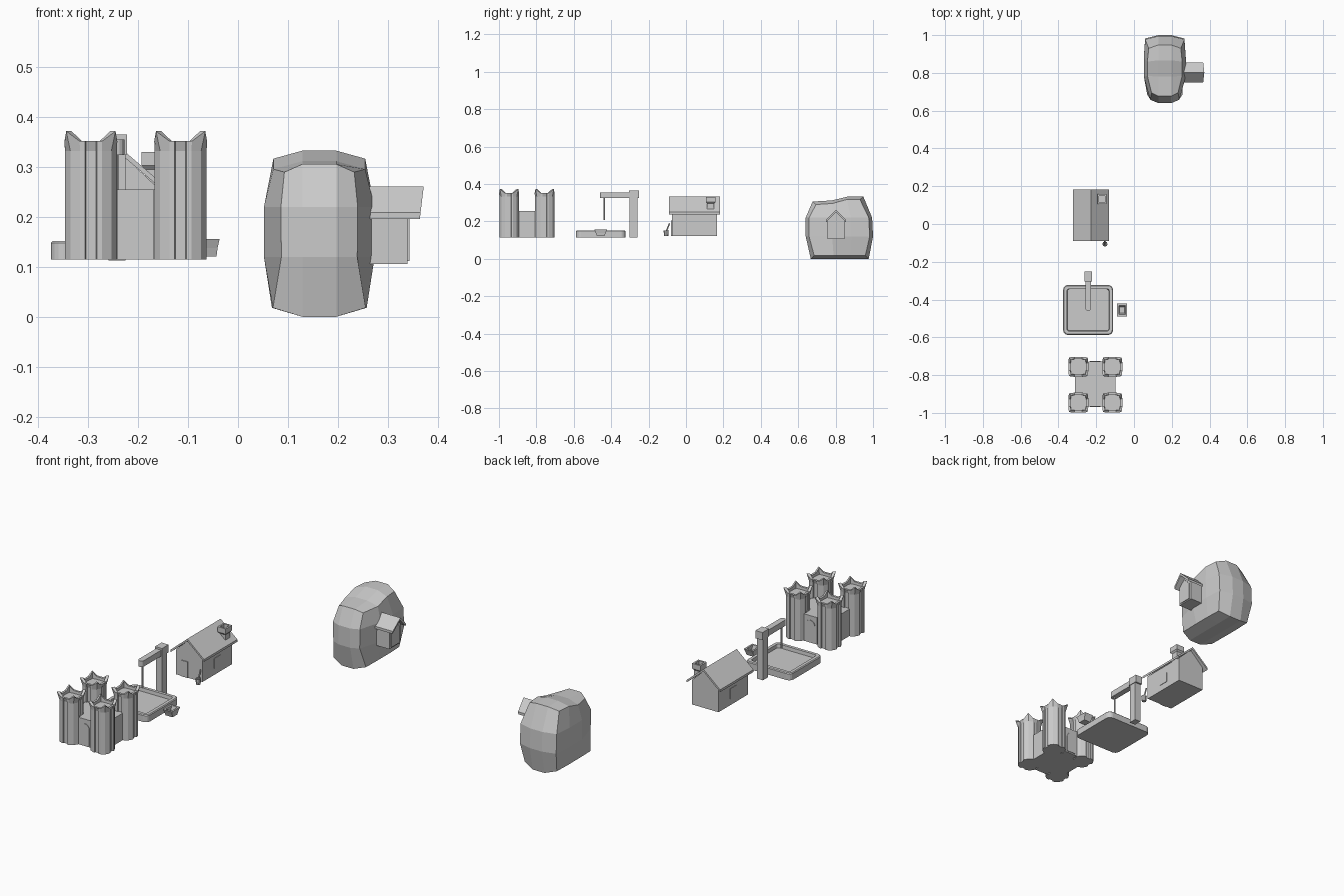
import bpy, bmesh, math
from mathutils import Vector

if "Cube" in bpy.data.objects:
    bpy.data.objects.remove(bpy.data.objects["Cube"])

grey = bpy.data.materials.new("plain_grey")
grey.use_nodes = True
grey.diffuse_color = (0.6, 0.6, 0.6, 1)
grey.node_tree.nodes["Principled BSDF"].inputs["Base Color"].default_value = grey.diffuse_color


def finish(name, bm):
    bmesh.ops.recalc_face_normals(bm, faces=bm.faces)
    mesh = bpy.data.meshes.new(name)
    bm.to_mesh(mesh)
    bm.free()
    mesh.materials.append(grey)
    obj = bpy.data.objects.new(name, mesh)
    bpy.context.scene.collection.objects.link(obj)
    return obj


def loft(name, rings):
    """Skin a list of equally long point rings and cap both ends."""
    bm = bmesh.new()
    rows = [[bm.verts.new(p) for p in ring] for ring in rings]
    n = len(rows[0])
    for a, b in zip(rows, rows[1:]):
        for i in range(n):
            j = (i + 1) % n
            bm.faces.new((a[i], a[j], b[j], b[i]))
    bm.faces.new(rows[0])
    bm.faces.new(rows[-1])
    return finish(name, bm)


def prism(name, pts, axis, start, end):
    """Extrude a 2D outline along x, y or z."""
    return loft(name, [[(p[:axis] + (t,) + p[axis:]) for p in pts] for t in (start, end)])


def box(name, x0, x1, y0, y1, z0, z1):
    return prism(name, [(x0, y0), (x1, y0), (x1, y1), (x0, y1)], 2, z0, z1)


def rounded(cx, cy, hx, hy, r, z, seg=4):
    """Rounded rectangle ring; a zero segment count gives plain corners."""
    ring = []
    for k, (sx, sy) in enumerate([(1, 1), (-1, 1), (-1, -1), (1, -1)]):
        for i in range(seg + 1):
            a = math.pi / 2 * (k + (i / seg if seg else 0.5))
            d = r if seg else 0
            ring.append((cx + sx * (hx - d) + d * math.cos(a),
                         cy + sy * (hy - d) + d * math.sin(a), z))
    return ring


def rod(name, p, q, r, n=6):
    p, q = Vector(p), Vector(q)
    u = (q - p).orthogonal().normalized()
    v = (q - p).normalized().cross(u)
    turn = [2 * math.pi * i / n for i in range(n)]
    return loft(name, [[c + r * (u * math.cos(a) + v * math.sin(a)) for a in turn] for c in (p, q)])


# ---- Castle towers: grooved shafts with flared, peaked crowns
CX, CY, BASE = -0.205, -0.851, 0.115
# one quarter: groove, shoulder, corner, shoulder, groove
quarter = [(0.046, 0.010), (0.052, 0.012), (0.052, 0.022), (0.041, 0.041),
           (0.022, 0.052), (0.012, 0.052), (0.010, 0.046)]


def tower_ring(cx, cy, z, scale=1.0, crown=False, peak=0.0):
    ring = []
    for k in range(4):
        for i, (x, y) in enumerate(quarter):
            if crown and i in (0, 6):
                x, y = max(x, 0.052 if i == 0 else 0), max(y, 0.052 if i == 6 else 0)
            s = scale * (1.18 if crown and i == 3 else 1)
            for _ in range(k):
                x, y = -y, x
            ring.append((cx + x * s, cy + y * s, z + (peak if i == 3 else 0)))
    return ring


for sx in (-1, 1):
    for sy in (-1, 1):
        tx, ty = CX + sx * 0.09, CY + sy * 0.095
        loft("castle_tower", [
            tower_ring(tx, ty, BASE),
            tower_ring(tx, ty, 0.332),
            tower_ring(tx, ty, 0.352, 1.02, True, 0.02),
            tower_ring(tx, ty, 0.352, 0.80, True, 0.02),
            tower_ring(tx, ty, 0.338, 0.78, True)])

# ---- Castle keep with a gatehouse and arched door at each end
box("castle_keep", CX - 0.108, CX + 0.108, CY - 0.09, CY + 0.09, BASE, 0.255)
box("castle_gatehouse", CX - 0.037, CX + 0.037, CY - 0.114, CY + 0.122, BASE, 0.255)
arch = [(CX - 0.0275, 0.122), (CX + 0.0275, 0.122)]
arch += [(CX + 0.0275 * math.cos(a), 0.205 + 0.0275 * math.sin(a))
         for a in [math.pi * i / 10 for i in range(11)]]
prism("castle_front_door", arch, 1, CY - 0.117, CY - 0.112)
prism("castle_back_door", arch, 1, CY + 0.120, CY + 0.125)

# ---- Square basin with a raised rim
PX, PY = -0.243, -0.455
loft("basin", [
    rounded(PX, PY, 0.132, 0.132, 0.025, 0.115),
    rounded(PX, PY, 0.132, 0.132, 0.025, 0.148),
    rounded(PX, PY, 0.128, 0.128, 0.023, 0.152),
    rounded(PX, PY, 0.112, 0.112, 0.012, 0.152),
    rounded(PX, PY, 0.110, 0.110, 0.012, 0.134)])

# ---- Crane post, cap, arm and rope
box("crane_post", PX - 0.017, PX + 0.017, -0.302, -0.260, 0.113, 0.33)
box("crane_cap", PX - 0.020, PX + 0.020, -0.305, -0.252, 0.325, 0.365)
arm = [(PX + 0.015, -0.30), (PX - 0.015, -0.30)]
arm += [(PX - 0.015 * math.cos(a), -0.445 - 0.015 * math.sin(a))
        for a in [math.pi * i / 8 for i in range(9)]]
prism("crane_arm", arm, 2, 0.324, 0.355)
rod("crane_rope", (PX, -0.437, 0.208), (PX, -0.437, 0.33), 0.004)

# ---- Open flared trough beside the basin
TX, TY = -0.063, -0.456
loft("trough", [rounded(TX, TY, hx, hy, 0, z, 0) for hx, hy, z in (
    (0.020, 0.020, 0.121), (0.022, 0.026, 0.138), (0.026, 0.034, 0.156),
    (0.017, 0.024, 0.156), (0.014, 0.016, 0.130))])

# ---- House: gabled walls, chevron roof, chimney, door and window
HX = -0.228


def chevron(c, half, eave, ridge, thick):
    return [(c - half, eave), (c, ridge), (c + half, eave),
            (c + half, eave - thick), (c, ridge - thick), (c - half, eave - thick)]


def gable(c, half, floor, eave, ridge):
    return [(c - half, floor), (c + half, floor), (c + half, eave), (c, ridge), (c - half, eave)]


prism("house_walls", gable(HX, 0.076, 0.122, 0.25, 0.322), 1, -0.075, 0.167)
prism("house_roof", chevron(HX, 0.096, 0.25, 0.332, 0.012), 1, -0.091, 0.183)
box("house_door", -0.275, -0.235, -0.079, -0.074, 0.122, 0.205)
for x in (HX + 0.074, HX - 0.078):
    box("house_window", x, x + 0.004, 0.022, 0.073, 0.155, 0.208)
loft("house_chimney", [rounded(-0.169, 0.132, h, h + 0.002, 0, z, 0) for h, z in (
    (0.017, 0.25), (0.017, 0.295), (0.024, 0.303), (0.024, 0.330), (0.015, 0.330), (0.015, 0.305))])

# ---- Bucket and leaning broom by the house
bucket = [(0.011, 0.122), (0.014, 0.152), (0.010, 0.152), (0.009, 0.135)]
loft("bucket", [[(-0.154 + r * math.cos(a), -0.106 + r * math.sin(a), z)
                 for a in [math.pi * i / 4 for i in range(8)]] for r, z in bucket])
rod("broom_handle", (-0.154, -0.110, 0.135), (-0.154, -0.088, 0.19), 0.004)

# ---- Boulder: a 3x3x3 block bent into a rounded lump, tables run bottom to top
front_y = (0.667, 0.640, 0.640, 0.677)
back_y = (0.977, 1.0, 0.995, 0.948)
side_width = (0.095, 0.111, 0.111, 0.092)
front_width = (0.093, 0.076, 0.077, 0.070)
back_width = (0.092, 0.104, 0.104, 0.085)
top_z = (0.306, 0.312, 0.333, 0.333)
row_z = (0.0, 0.12, 0.22)

bm = bmesh.new()
bmesh.ops.create_cube(bm, size=2)
bmesh.ops.subdivide_edges(bm, edges=bm.edges[:], cuts=2, use_grid_fill=True)
for v in bm.verts:
    i, j, k = [round((c + 1) * 1.5) for c in v.co]
    side = i in (0, 3)
    width = (front_width, side_width, side_width, back_width)[j][k]
    x = 0.163 + (-width, -0.034, 0.034, width)[i]
    inset = 0.018 if side else 0
    f, b = front_y[k] + inset, back_y[k] - inset
    y = (f, f * 0.62 + b * 0.38, f * 0.3 + b * 0.7, b)[j]
    z = top_z[j] if k == 3 else row_z[k]
    if side:
        z += (0.018, 0, 0, -0.016)[k]
    v.co = (x, y, z)
finish("boulder", bm)

# ---- Gabled porch on the boulder, its roof ends leaning outward
prism("porch_walls", gable(0.802, 0.045, 0.106, 0.205, 0.25), 0, 0.20, 0.34)
prism("porch_door", gable(0.802, 0.032, 0.112, 0.200, 0.232), 0, 0.338, 0.344)
roof = prism("porch_roof", chevron(0.802, 0.054, 0.209, 0.261, 0.013), 0, 0.20, 0.365)
for v in roof.data.vertices:
    if v.co.x > 0.3:
        v.co.x += (v.co.z - 0.2) * 0.12
